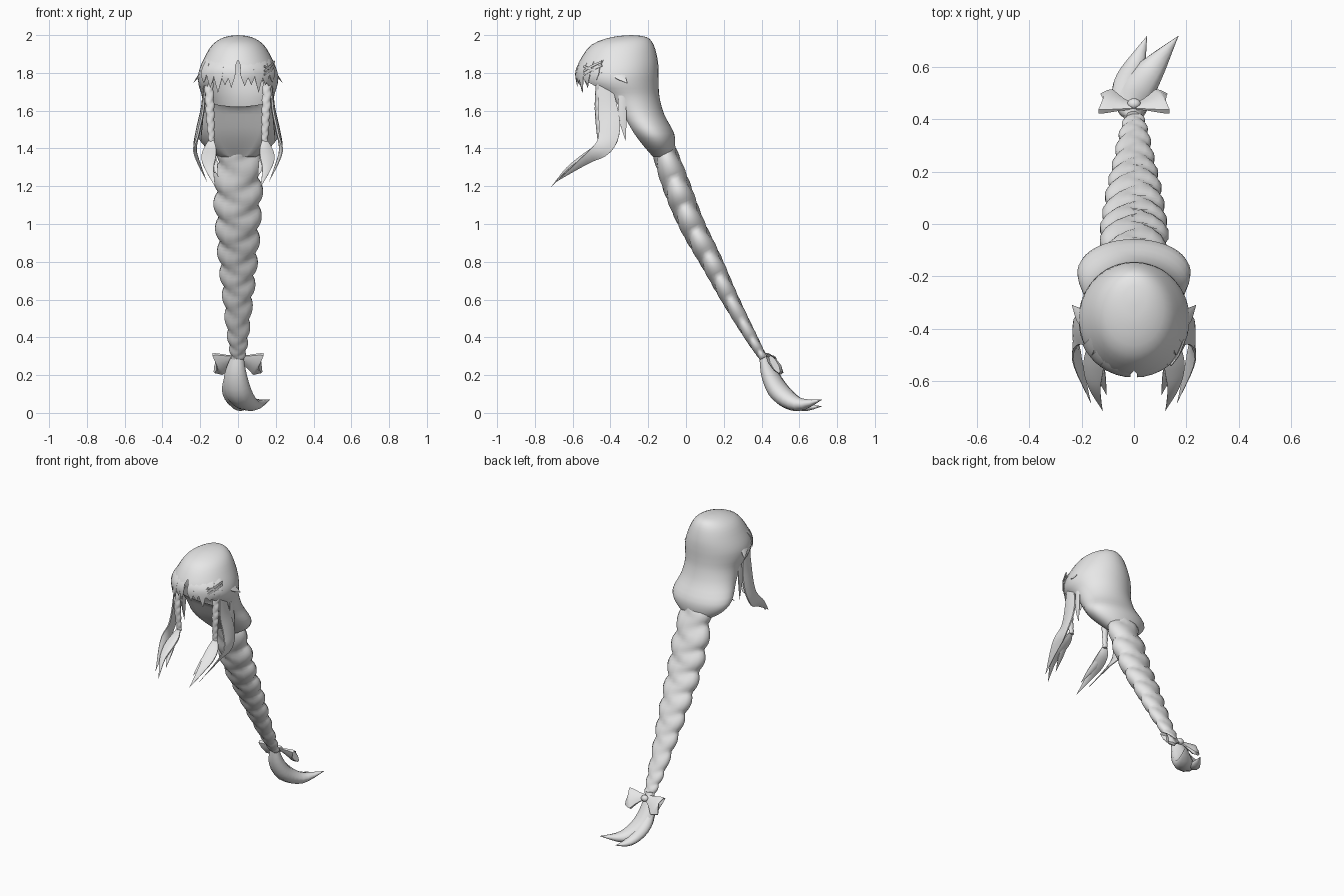
import bpy, bmesh
from math import sin, cos, pi
from mathutils import Vector, Matrix

cube = bpy.data.objects.get("Cube")
if cube:
    bpy.data.objects.remove(cube)

hair = bpy.data.materials.new("hair_grey")
hair.use_nodes = True
GREY = (0.8, 0.8, 0.8, 1)
hair.diffuse_color = GREY
hair.node_tree.nodes["Principled BSDF"].inputs["Base Color"].default_value = GREY
parts = []


def finish(name, bm):
    bmesh.ops.remove_doubles(bm, verts=bm.verts, dist=0.0004)
    bmesh.ops.recalc_face_normals(bm, faces=bm.faces)
    mesh = bpy.data.meshes.new(name)
    bm.to_mesh(mesh)
    bm.free()
    mesh.materials.append(hair)
    ob = bpy.data.objects.new(name, mesh)
    bpy.context.collection.objects.link(ob)
    parts.append(ob)


def spline(keys, steps):
    """Smooth interpolation through tuples of any length."""
    out = []
    for i in range(len(keys) - 1):
        a, b, c, d = (keys[max(0, min(len(keys) - 1, i + k))] for k in (-1, 0, 1, 2))
        for s in range(steps):
            t = s / steps
            out.append([q + 0.5 * t * (r - p + t * (2*p - 5*q + 4*r - v + t * (3*(q - r) + v - p)))
                        for p, q, r, v in zip(a, b, c, d)])
    return out + [list(keys[-1])]


def skin(bm, rows, closed):
    n = len(rows[0])
    for a, b in zip(rows, rows[1:]):
        for i in range(n if closed else n - 1):
            j = (i + 1) % n
            bm.faces.new((a[i], a[j], b[j], b[i]))


def tube(name, pts, wide, flat, sides, puff=lambda i, a: 1):
    """Elliptical tube along points of x, y, z, half width; puff scales each vertex."""
    pos = [Vector(p[:3]) for p in pts]
    bm, rows = bmesh.new(), []
    for i, p in enumerate(pos):
        t = (pos[min(i + 1, len(pos) - 1)] - pos[max(i - 1, 0)]).normalized()
        u = (wide - t * wide.dot(t)).normalized()
        n = t.cross(u)
        r = max(pts[i][3], 0.0008)
        rows.append([bm.verts.new(p + r * puff(i, a) * (u * cos(a) + n * flat * sin(a)))
                     for a in (2 * pi * (k + .5) / sides for k in range(sides))])
    skin(bm, rows, True)
    bm.faces.new(rows[0])
    bm.faces.new(rows[-1])
    finish(name, bm)


def lock(name, keys, wide, flat=0.3, steps=4, sides=8):
    tube(name, spline(keys, steps), Vector(wide), flat, sides)


def lock_pair(name, keys, wide, **shape):
    for sx, side in ((1, "left_"), (-1, "right_")):
        lock(side + name, [(k[0] * sx, *k[1:]) for k in keys], (wide[0] * sx, *wide[1:]), **shape)


def braid(name, keys, flat, lobes, steps):
    """Tube with soft swellings in a V, staggered between its two sides."""
    pts = spline(keys, steps)

    def puff(i, a):
        f = i / (len(pts) - 1)
        f = f * (.78 + .22 * f)
        phase = lobes * f + (.5 if cos(a) > 0 else 0) + .45 * abs(cos(a))
        return .84 + .24 * abs(sin(pi * phase)) ** .8
    tube(name, pts, Vector((1, 0, 0)), flat, 16, puff)


# Head shell: height, centre y, half depth, half width, half opening angle from the back
shell = [(2.0, -.29, .0, .0, pi), (1.99, -.30, .09, .07, pi), (1.95, -.335, .163, .135, pi),
         (1.87, -.355, .205, .183, pi), (1.80, -.365, .220, .210, 2.9), (1.74, -.357, .212, .210, 2.3),
         (1.67, -.31, .17, .19, 2.05), (1.58, -.255, .14, .193, 2.15), (1.48, -.185, .122, .217, 2.4),
         (1.41, -.15, .09, .175, 2.5), (1.355, -.13, .055, .095, 2.5)]
bm, rows, SEG = bmesh.new(), [], 32
for z, yc, ry, rx, op in spline(shell, 3):
    op = min(op, pi)
    rows.append([bm.verts.new((rx * sin(a), yc + ry * cos(a), z))
                 for a in (op * (2 * k / SEG - 1) for k in range(SEG + 1))])
skin(bm, rows, False)
# Front wall of the gathered hair at the nape, with a sagging top edge
wall = []
for row in rows[19:]:
    l, r = row[0].co, row[-1].co
    sag = 0.02 * (row is rows[19])
    wall.append([bm.verts.new(l.lerp(r, k / 8) + Vector((0, 0.01, -sag)) * sin(pi * k / 8))
                 for k in range(9)])
skin(bm, wall, False)
bm.faces.new(rows[-1])
finish("head_hair", bm)

# Fringe strands: tip x, tip height, half width
for i, (x, tip, w) in enumerate([(-.18, 1.745, .03), (-.145, 1.72, .032), (-.105, 1.695, .032), (-.068, 1.735, .028),
                                 (-.035, 1.72, .024), (.035, 1.73, .026), (.07, 1.735, .026),
                                 (.108, 1.695, .03), (.145, 1.735, .032), (.18, 1.75, .03)]):
    d = (1 - (x / .215) ** 2) ** .5
    y = -.365 - .22 * d
    lock(f"fringe_{i + 1}", [(x * .8, y + .06, 1.90, .012), (x * .94, y + .014, 1.84, w * .9),
                             (x, y + .001, 1.79, w), (x * 1.01, y + .008, tip, 0)],
         (d, x / .215, 0), flat=.16, sides=6)

# Side locks
lock_pair("side_lock", [(.175, -.43, 1.76, .03), (.185, -.415, 1.62, .055), (.21, -.405, 1.50, .06),
                        (.226, -.435, 1.41, .05), (.215, -.53, 1.34, .03), (.165, -.685, 1.225, 0)],
          (0, 1, .3), flat=.2)
lock_pair("inner_lock", [(.14, -.455, 1.45, .012), (.148, -.485, 1.40, .036), (.155, -.55, 1.35, .042),
                         (.15, -.63, 1.29, .024), (.12, -.715, 1.195, 0)], (1, .3, 0), flat=.3)
lock_pair("inner_lock_tip", [(.15, -.5, 1.39, .02), (.13, -.57, 1.33, .022), (.105, -.655, 1.25, 0)],
          (1, .3, 0), flat=.4)
lock_pair("nape_lock", [(.185, -.34, 1.68, .02), (.19, -.335, 1.56, .022), (.195, -.32, 1.44, 0)],
          (0, 1, 0), flat=.3)
lock_pair("ear_tuft", [(.185, -.38, 1.82, .03), (.207, -.35, 1.785, .03), (.238, -.31, 1.745, 0)],
          (0, 1, 0), flat=.2)

# Long braid
braid("long_braid", [(0, -.12, 1.40, .11), (0, -.05, 1.2, .125), (0, .03, 1.0, .116), (0, .135, .8, .1),
                     (0, .235, .6, .078), (0, .345, .4, .055), (0, .41, .29, .036)], .56, 10, 14)

# Thin braids beside the face
for sx, side in ((1, "left"), (-1, "right")):
    braid(side + "_thin_braid", [(.155 * sx, -.46, 1.76, .023), (.148 * sx, -.465, 1.6, .023),
                                 (.14 * sx, -.455, 1.43, .016)], .75, 7, 24)

# Brush of loose hair under the bow
lock("tail_main", [(0, .41, .31, .03), (-.012, .445, .2, .062), (.005, .505, .10, .075),
                   (.075, .60, .045, .05), (.17, .72, .07, 0)], (1, -.4, 0), flat=.72, sides=10)
lock("tail_side", [(0, .42, .28, .025), (-.025, .46, .18, .05), (-.03, .53, .10, .052),
                   (.01, .62, .035, .036), (.05, .72, .035, 0)], (1, -.3, 0), flat=.7, sides=10)

# Bow: two flared wings with slanting outer edges, and a knot
SLOPE = (0, .59, -.81)
lock_pair("bow_wing", [(.005, .45, .288, .02), (.045, .456, .278, .036), (.088, .464, .266, .064),
                       (.11, .469, .258, .075), (.114, .469, .257, .055)], SLOPE, flat=.34, steps=2)
bm = bmesh.new()
m = Matrix(((1, 0, 0), SLOPE, (0, .81, .59))).transposed().to_4x4()
bmesh.ops.create_uvsphere(bm, u_segments=12, v_segments=8, radius=1,
                          matrix=Matrix.Translation((0, .46, .283)) @ m @ Matrix.Diagonal((.026, .022, .02, 1)))
finish("bow_knot", bm)

# Crossed hairpins on the left of the fringe
for i, (z0, z1) in enumerate([(1.79, 1.84), (1.81, 1.86), (1.835, 1.80)]):
    lock(f"hairpin_{i + 1}", [(.14, -.54, z0, .006), (.17, -.50, (z0 + z1) / 2, .007),
                              (.192, -.445, z1, .006)], (0, 0, 1), flat=.8, steps=2, sides=6)

# Smooth shading with crisp edges
bpy.ops.object.select_all(action='DESELECT')
for ob in parts:
    ob.select_set(True)
bpy.context.view_layer.objects.active = parts[0]
bpy.ops.object.shade_smooth_by_angle(angle=1.0)
